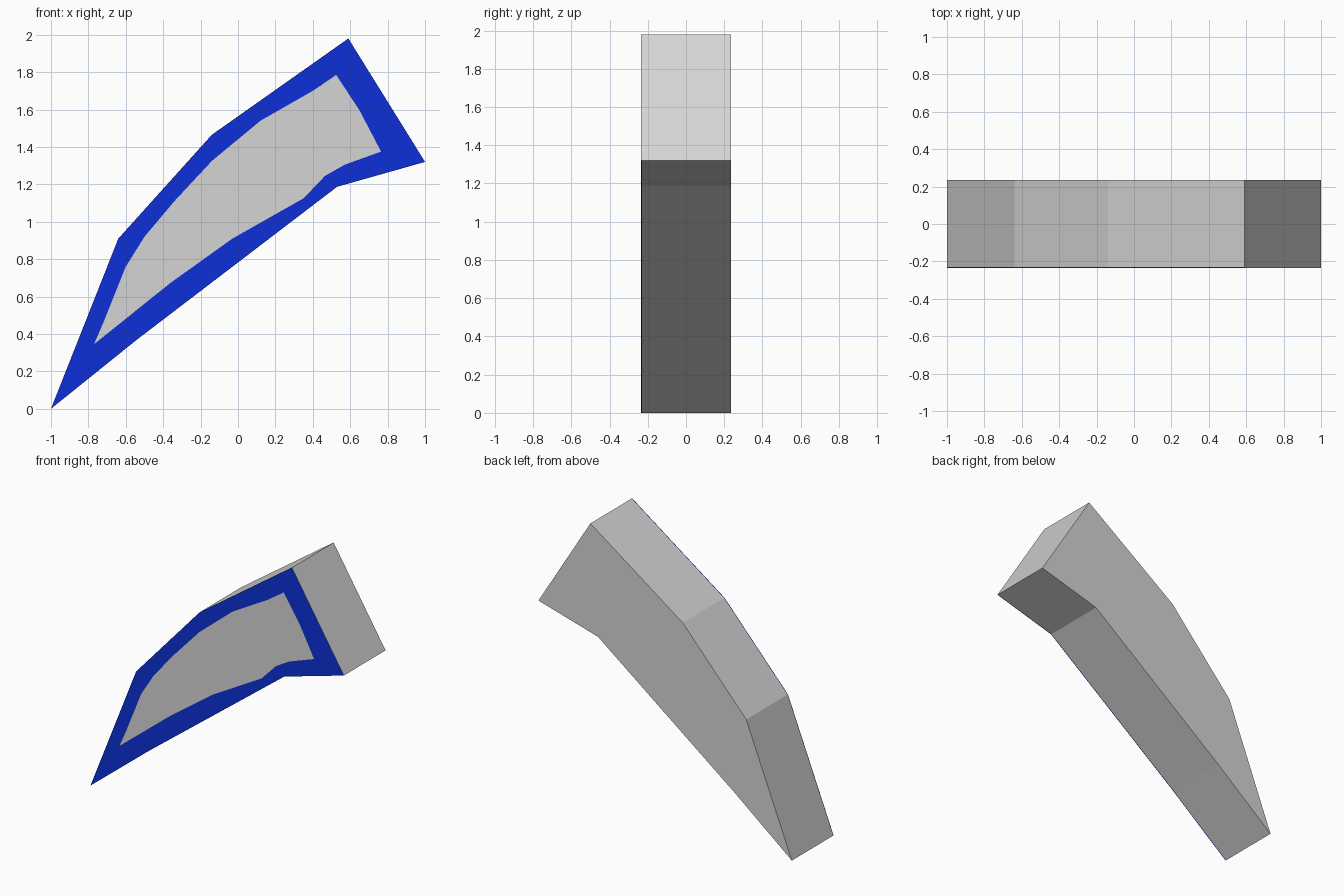
import bpy
import bmesh

if "Cube" in bpy.data.objects:
    bpy.data.objects.remove(bpy.data.objects["Cube"])

# Side profile (x, z) and the inner edge of the painted border
OUTLINE = [(-1, 0), (-0.64, 0.91), (-0.14, 1.465), (0.59, 1.98),
           (1, 1.32), (0.53, 1.187), (-0.54, 0.37)]
PANEL = [(-0.77, 0.345), (-0.72, 0.46), (-0.60, 0.76), (-0.50, 0.92),
         (-0.34, 1.11), (-0.14, 1.325), (0.12, 1.54), (0.40, 1.70),
         (0.525, 1.785), (0.65, 1.595), (0.765, 1.375), (0.57, 1.305),
         (0.465, 1.245), (0.35, 1.125), (-0.03, 0.91), (-0.365, 0.67)]
HALF = 0.235
RIM = 0.005


def material(name, color):
    m = bpy.data.materials.new(name)
    m.diffuse_color = (*color, 1)
    m.use_nodes = True
    m.node_tree.nodes["Principled BSDF"].inputs["Base Color"].default_value = m.diffuse_color
    return m


def ring(bm, points, y):
    return [bm.verts.new((x, y, z)) for x, z in points]


def loop_edges(bm, verts):
    return [bm.edges.new((v, verts[(i + 1) % len(verts)]))
            for i, v in enumerate(verts)]


bm = bmesh.new()
front = ring(bm, OUTLINE, -HALF)
rim = ring(bm, OUTLINE, -HALF + RIM)
back = ring(bm, OUTLINE, HALF)
panel = ring(bm, PANEL, -HALF)

# Blue border on the front face, around the grey panel
edges = loop_edges(bm, front) + loop_edges(bm, panel)
filled = bmesh.ops.triangle_fill(bm, edges=edges, use_beauty=True,
                                 normal=(0, -1, 0))
for f in filled["geom"]:
    if isinstance(f, bmesh.types.BMFace):
        f.material_index = 1

# Grey panel and back
bm.faces.new(panel)
bm.faces.new(back)

# Side walls, with a hairline of blue along the front edge except at the butt end
n = len(OUTLINE)
for i in range(n):
    j = (i + 1) % n
    strip = bm.faces.new((front[i], front[j], rim[j], rim[i]))
    strip.material_index = 0 if i == 3 else 1
    bm.faces.new((rim[i], rim[j], back[j], back[i]))

bmesh.ops.recalc_face_normals(bm, faces=bm.faces)
mesh = bpy.data.meshes.new("curved_wedge")
bm.to_mesh(mesh)
bm.free()
mesh.materials.append(material("light grey", (0.66, 0.66, 0.66)))
mesh.materials.append(material("blue", (0.004, 0.03, 0.68)))
bpy.context.collection.objects.link(bpy.data.objects.new("curved_wedge", mesh))
